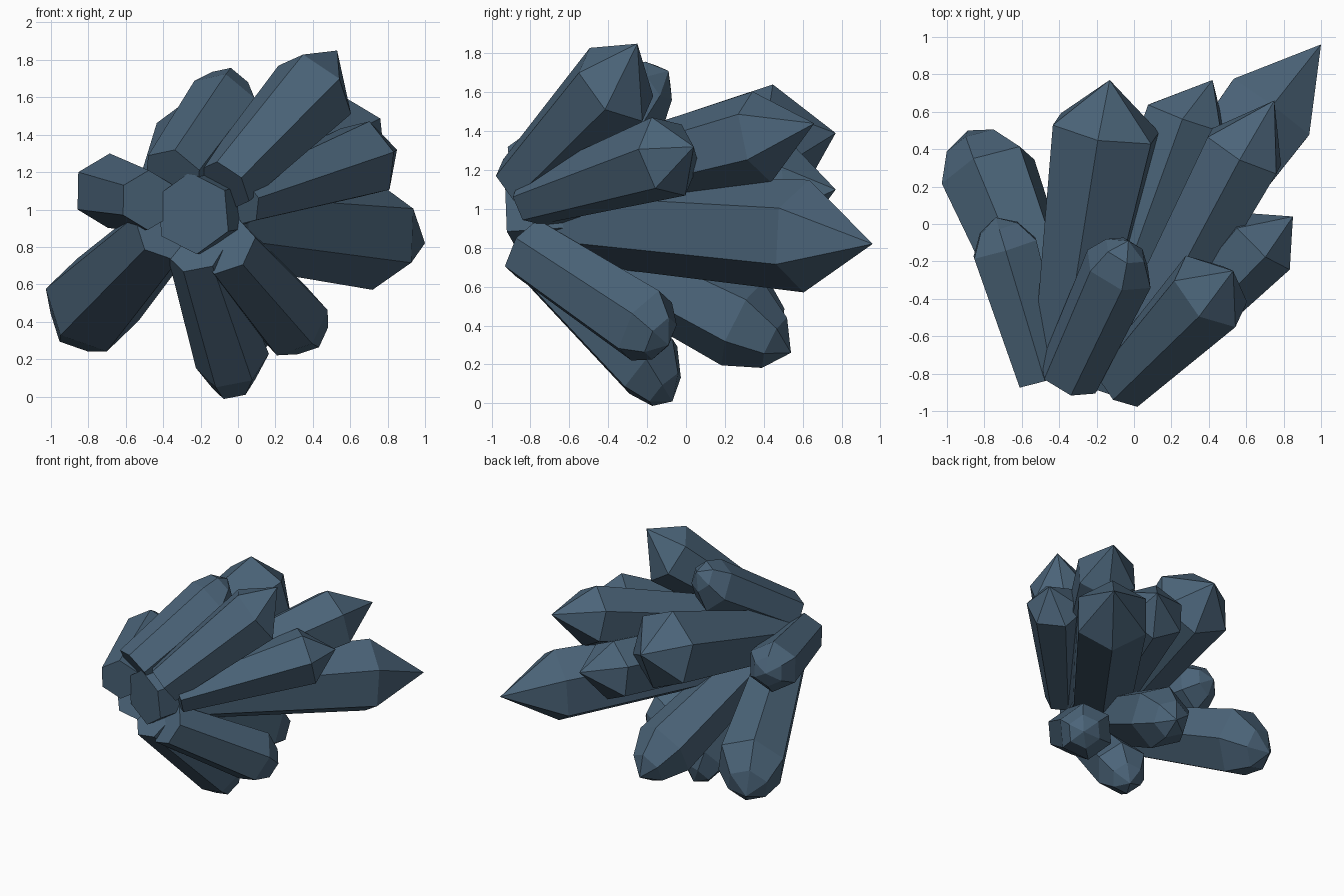
import bpy, bmesh
from math import cos, sin, pi, radians
from mathutils import Vector

if "Cube" in bpy.data.objects:
    bpy.data.objects.remove(bpy.data.objects["Cube"])

mat = bpy.data.materials.new("slate_blue")
mat.diffuse_color = (0.07, 0.127, 0.19, 1)
mat.use_nodes = True
mat.node_tree.nodes["Principled BSDF"].inputs["Base Color"].default_value = mat.diffuse_color


def crystal(name, base, r0, shoulder, r1, tip, roll=30, blunt=False, sides=6):
    """Tapered prism widening from base to shoulder, closed by a pointed or blunt cap."""
    base, shoulder, tip = Vector(base), Vector(shoulder), Vector(tip)
    axis = (shoulder - base).normalized()
    u = axis.cross(Vector((0, 0, 1))).normalized()
    v = u.cross(axis)
    sections = [(base, r0), (shoulder, r1)]
    if blunt:
        sections.append((shoulder.lerp(tip, .66), r1 * .6))
    bm = bmesh.new()
    rings = []
    for c, r in sections:
        angles = [radians(roll) + 2 * pi * i / sides for i in range(sides)]
        rings.append([bm.verts.new(c + r * (u * cos(a) + v * sin(a))) for a in angles])
    apex = bm.verts.new(tip)
    bm.faces.new(rings[0])
    for i in range(sides):
        j = (i + 1) % sides
        for low, high in zip(rings, rings[1:]):
            bm.faces.new((low[i], low[j], high[j], high[i]))
        bm.faces.new((rings[-1][i], rings[-1][j], apex))
    bmesh.ops.recalc_face_normals(bm, faces=bm.faces)
    mesh = bpy.data.meshes.new(name)
    bm.to_mesh(mesh)
    bm.free()
    mesh.materials.append(mat)
    obj = bpy.data.objects.new(name, mesh)
    bpy.context.collection.objects.link(obj)


# Upper crystals
crystal("crystal_upper_right", (-.07, -.85, 1.13), .16, (.41, -.36, 1.64), .24, (.53, -.25, 1.85), 18)
crystal("crystal_upper_middle", (-.35, -.82, 1.18), .17, (-.08, -.24, 1.56), .20, (-.03, -.09, 1.71), 12, True)
crystal("crystal_upper_back", (-.35, -.68, 1.06), .20, (-.15, .51, 1.34), .31, (-.13, .77, 1.39), 36)

# Right side crystals
crystal("crystal_large_right", (-.22, -.66, .96), .23, (.73, .62, .86), .29, (1.0, .96, .82), 30)
crystal("crystal_front_right", (.02, -.80, 1.04), .13, (.68, -.09, 1.27), .22, (.85, .04, 1.32), 10)
crystal("crystal_back_right", (-.02, -.75, 1.07), .17, (.59, .39, 1.37), .24, (.75, .66, 1.44), 30)
crystal("crystal_back_middle", (-.24, -.86, .98), .22, (.28, .57, 1.08), .24, (.42, .77, 1.10), 34)

# Left side crystals
crystal("crystal_left", (-.48, -.83, 1.05), .16, (-.69, -.13, 1.10), .20, (-.74, .035, 1.12), 30, True)
crystal("crystal_lower_left", (-.38, -.72, .90), .19, (-.78, .28, .49), .27, (-.89, .50, .34), 40, True)

# Lower crystals
crystal("crystal_bottom", (-.22, -.78, .78), .16, (-.03, -.18, .19), .20, (-.02, -.07, .01), 15, True)
crystal("crystal_lower_right", (-.06, -.82, .80), .17, (.29, -.21, .40), .21, (.41, -.09, .30), 20, True)
crystal("crystal_bottom_back", (-.22, -.68, .90), .18, (-.01, .29, .41), .24, (.04, .54, .26), 35, True)
